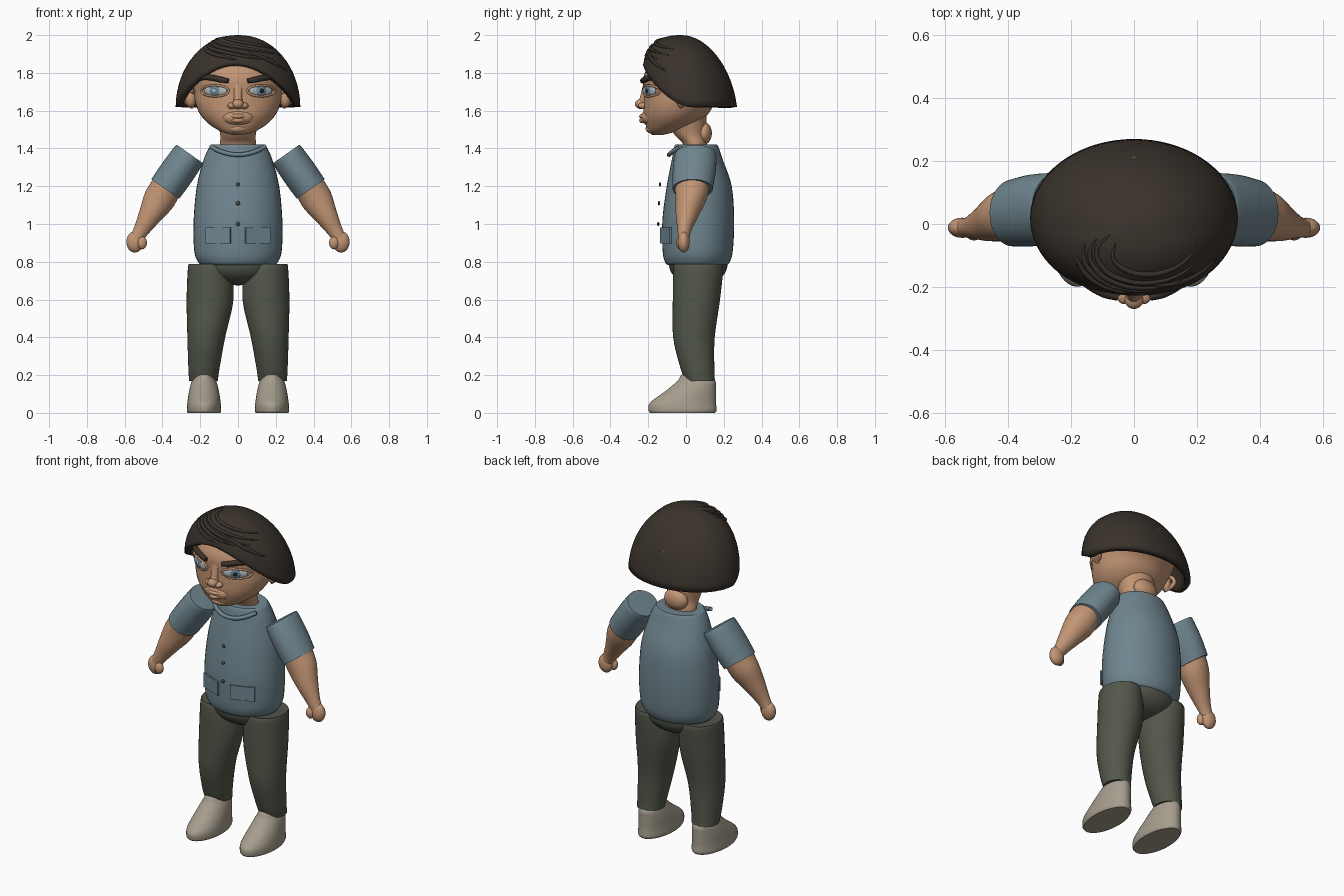
import bpy, bmesh
from math import sin, cos, pi, radians, atan2, sqrt
from mathutils import Matrix, Vector

cube = bpy.data.objects.get("Cube")
if cube:
    bpy.data.objects.remove(cube)


def material(name, rgb):
    m = bpy.data.materials.new(name)
    m.use_nodes = True
    m.diffuse_color = (*rgb, 1)
    m.node_tree.nodes["Principled BSDF"].inputs["Base Color"].default_value = (*rgb, 1)
    return m


SKIN = material("skin", (0.54, 0.30, 0.175))
HAIR = material("dark brown hair", (0.042, 0.032, 0.025))
SHIRT = material("blue grey shirt", (0.16, 0.235, 0.275))
PANTS = material("olive trousers", (0.085, 0.095, 0.068))
SHOE = material("stone shoes", (0.38, 0.34, 0.27))
WHITE = material("eye white", (0.42, 0.46, 0.48))
IRIS = material("blue iris", (0.14, 0.24, 0.31))
PUPIL = material("pupil", (0.012, 0.014, 0.018))
BUTTON = material("brown button", (0.09, 0.065, 0.055))


def finish(name, bm, mat, angle=40):
    bmesh.ops.recalc_face_normals(bm, faces=bm.faces[:])
    me = bpy.data.meshes.new(name)
    bm.to_mesh(me)
    bm.free()
    me.materials.append(mat)
    for p in me.polygons:
        p.use_smooth = True
    me.set_sharp_from_angle(angle=radians(angle))
    ob = bpy.data.objects.new(name, me)
    bpy.context.collection.objects.link(ob)
    return ob


def spline(rows, steps=5):
    """Catmull-Rom samples through rows of numbers."""
    out = []
    for i in range(len(rows) - 1):
        a, b, c, d = (Vector(rows[min(max(i + k, 0), len(rows) - 1)]) for k in (-1, 0, 1, 2))
        for s in range(steps):
            t = s / steps
            out.append(b + (c - a) * t / 2 + (a * 2 - b * 5 + c * 4 - d) * t * t / 2
                       + (b * 3 - a - c * 3 + d) * t ** 3 / 2)
    return out + [Vector(rows[-1])]


def loft(name, mat, rings, frame=Matrix(), n=40):
    """Elliptical rings (z, centre x, centre y, radius x, radius y), capped."""
    bm = bmesh.new()
    loops = [[bm.verts.new(frame @ Vector((cx + rx * cos(2 * pi * k / n),
                                           cy + ry * sin(2 * pi * k / n), z)))
              for k in range(n)] for z, cx, cy, rx, ry in spline(rings)]
    for a, b in zip(loops, loops[1:]):
        for k in range(n):
            bm.faces.new((a[k], a[k - 1], b[k - 1], b[k]))
    bm.faces.new(loops[0])
    bm.faces.new(loops[-1])
    return finish(name, bm, mat)


def ball(name, mat, loc, size, yaw=0):
    bm = bmesh.new()
    m = Matrix.Translation(loc) @ Matrix.Rotation(yaw, 4, 'Z') @ Matrix.Diagonal((*size, 1))
    bmesh.ops.create_uvsphere(bm, u_segments=28, v_segments=16, radius=1, matrix=m)
    return finish(name, bm, mat)


def tube(name, mat, points, radius, taper=None, cyclic=False):
    cu = bpy.data.curves.new(name, 'CURVE')
    cu.dimensions = '3D'
    cu.bevel_depth = radius
    cu.bevel_resolution = 3
    cu.resolution_u = 6
    cu.use_fill_caps = True
    sp = cu.splines.new('BEZIER')
    sp.use_cyclic_u = cyclic
    sp.bezier_points.add(len(points) - 1)
    for i, (bp, p) in enumerate(zip(sp.bezier_points, points)):
        bp.co = p
        bp.handle_left_type = bp.handle_right_type = 'AUTO'
        bp.radius = taper[i] if taper else 1
    cu.materials.append(mat)
    ob = bpy.data.objects.new(name, cu)
    bpy.context.collection.objects.link(ob)
    return ob


def mirror(ob):
    me = ob.data.copy()
    me.transform(Matrix.Diagonal((-1, 1, 1, 1)))
    me.flip_normals()
    name = ob.name.replace("left", "right")
    me.name = name
    bpy.context.collection.objects.link(bpy.data.objects.new(name, me))


# Head and neck
HEAD = [(1.472, 0, -0.15, 0.03, 0.03), (1.49, 0, -0.125, 0.09, 0.075),
        (1.53, 0, -0.08, 0.155, 0.135), (1.58, 0, -0.055, 0.20, 0.17),
        (1.64, 0, -0.035, 0.225, 0.19), (1.70, 0, -0.005, 0.235, 0.22),
        (1.78, 0, 0.0, 0.238, 0.225), (1.86, 0, 0.0, 0.20, 0.18), (1.93, 0, 0, 0.1, 0.1)]
loft("head", SKIN, HEAD)
loft("neck", SKIN, [(1.39, 0, 0.05, 0.095, 0.06), (1.43, 0, 0.045, 0.095, 0.065),
                    (1.48, 0, 0.02, 0.095, 0.085), (1.58, 0, 0.0, 0.12, 0.11)])
ball("nape", SKIN, (0, 0.095, 1.48), (0.075, 0.042, 0.06))


def face(x, z, lift=0.0):
    """Point on the front of the head, lifted along the horizontal normal."""
    _, _, cy, rx, ry = min(spline(HEAD, 20), key=lambda r: abs(r[0] - z))
    y = -ry * sqrt(max(0, 1 - (x / rx) ** 2))
    nrm = Vector((x / rx ** 2, y / ry ** 2, 0)).normalized()
    return Vector((x, cy + y, z)) + nrm * lift, atan2(nrm.x, -nrm.y)


# Eyes with lids and brows
for side, s in (("left", 1), ("right", -1)):
    eye, yaw = face(s * 0.12, 1.705)
    ball(side + "_eye", WHITE, eye, (0.07, 0.012, 0.028), yaw)
    ball(side + "_iris", IRIS, face(s * 0.12, 1.705, 0.008)[0], (0.03, 0.008, 0.026), yaw)
    ball(side + "_pupil", PUPIL if s > 0 else WHITE, face(s * 0.12, 1.705, 0.014)[0],
         (0.013, 0.005, 0.012), yaw)
    lid = [face(s * (0.12 + 0.07 * cos(a)), 1.705 + 0.029 * sin(a), 0.004)[0]
           for a in (2 * pi * k / 14 for k in range(14))]
    tube(side + "_eyelid", SKIN, lid, 0.006, cyclic=True)
    brow = [face(s * x, z, 0.008)[0] for x, z in
            ((0.05, 1.757), (0.09, 1.765), (0.14, 1.775), (0.19, 1.772), (0.205, 1.765))]
    tube(side + "_eyebrow", HAIR, brow, 0.016, (0.8, 1, 1, 0.8, 0.3))
    ball(side + "_nostril", SKIN, (s * 0.033, -0.228, 1.626), (0.022, 0.026, 0.017))
    # Ear: a flat lobe with a raised rim
    ball(side + "_ear", SKIN, (s * 0.25, -0.025, 1.665), (0.03, 0.03, 0.048), s * 0.6)
    tube(side + "_ear_rim", SKIN, [(s * x, y, z) for x, y, z in
         ((0.235, -0.06, 1.70), (0.268, -0.03, 1.715), (0.288, 0.0, 1.69),
          (0.275, 0.0, 1.65), (0.24, -0.03, 1.62))], 0.012)

# Nose and mouth
ball("nose_tip", SKIN, (0, -0.24, 1.635), (0.03, 0.03, 0.026))
loft("nose_bridge", SKIN, [(1.63, 0, -0.225, 0.03, 0.035), (1.67, 0, -0.222, 0.022, 0.022),
                           (1.74, 0, -0.215, 0.025, 0.012)], n=20)
ball("muzzle", SKIN, (0, -0.19, 1.565), (0.085, 0.048, 0.045))
for name, z, w in (("upper_lip", 1.572, 0.058), ("lower_lip", 1.549, 0.048)):
    tube(name, SKIN, [(-w, -0.21, z - 0.003), (-w / 2, -0.228, z), (0, -0.236, z - 0.002),
                      (w / 2, -0.228, z), (w, -0.21, z - 0.003)], 0.012, (0.3, 0.8, 1, 0.8, 0.3))
ball("chin", SKIN, (0, -0.172, 1.505), (0.055, 0.042, 0.028))


# Hair: a dome whose lower edge rises above the face
def dome(phi, h):
    """phi is measured from the front towards +x, h runs from rim to crown."""
    p = 2 + 0.5 * max(0, cos(phi))
    r = max(0, 1 - h ** p) ** (1 / p)
    return Vector((0.33 * r * sin(phi), 0.02 - 0.045 * h - 0.25 * r * cos(phi), 1.62 + 0.38 * h))


def rim(phi):
    c = max(0, cos(phi))
    return (0.225 * c ** 1.6 - 0.02 * c * sin(phi)) / 0.38


bm = bmesh.new()
N, ROWS = 72, 16
rows = []
for j in range(ROWS):
    u = sin(pi / 2 * j / ROWS)
    rows.append([bm.verts.new(dome(a, max(0, rim(a)) * (1 - u) + u))
                 for a in (2 * pi * k / N for k in range(N))])
for a, b in zip(rows, rows[1:]):
    for k in range(N):
        bm.faces.new((a[k], a[k - 1], b[k - 1], b[k]))
crown = bm.verts.new(dome(0, 1))
for k in range(N):
    bm.faces.new((rows[-1][k], rows[-1][k - 1], crown))
hair = finish("hair", bm, HAIR, 50)
solid = hair.modifiers.new("thickness", 'SOLIDIFY')
solid.thickness = 0.035
solid.offset = -1

# Swept locks over the fringe
for i, (a0, h0, a1, h1) in enumerate(((-80, 0.975, 65, 0.72), (-75, 0.94, 45, 0.67),
                                      (-70, 0.89, 25, 0.66), (-60, 0.82, 0, 0.65),
                                      (-50, 0.985, 72, 0.80), (10, 0.8, 62, 0.5))):
    pts = [dome(radians(a0 + (a1 - a0) * t), h0 + (h1 - h0) * t)
           for t in (k / 6 for k in range(7))]
    tube(f"hair_lock_{i + 1}", HAIR, pts, 0.01, (0.2, 0.7, 1, 1, 0.9, 0.6, 0.2))

# Shirt body, collar, buttons and pockets
loft("shirt_body", SHIRT, [(0.782, 0, 0.06, 0.19, 0.155), (0.80, 0, 0.06, 0.212, 0.172),
                           (0.86, 0, 0.062, 0.232, 0.186), (1.02, 0, 0.065, 0.235, 0.19),
                           (1.2, 0, 0.07, 0.218, 0.172), (1.34, 0, 0.06, 0.182, 0.135),
                           (1.405, 0, 0.055, 0.153, 0.118), (1.42, 0, 0.055, 0.14, 0.11)])
tube("collar", SHIRT, [(-0.145, -0.03, 1.41), (-0.08, -0.075, 1.38), (0, -0.09, 1.367),
                       (0.08, -0.075, 1.38), (0.145, -0.03, 1.41)], 0.012)
for i, (z, y) in enumerate(((1.21, -0.138), (1.11, -0.143), (1.0, -0.147))):
    ball(f"button_{i + 1}", BUTTON, (0, y, z), (0.011, 0.006, 0.011))
for side, s in (("left", 1), ("right", -1)):
    bm = bmesh.new()
    bmesh.ops.create_cube(bm, size=1, matrix=Matrix.Translation((s * 0.105, -0.108, 0.94))
                          @ Matrix.Rotation(s * 0.38, 4, 'Z') @ Matrix.Diagonal((0.14, 0.009, 0.085, 1)))
    finish(side + "_pocket", bm, SHIRT)

# Arms
tilt = Matrix.Translation((0.255, 0, 1.37)) @ Matrix.Rotation(atan2(0.13, -0.185), 4, 'Y')
mirror(loft("left_sleeve", SHIRT, [(0, 0, 0.05, 0.08, 0.1), (0.012, 0, 0.05, 0.088, 0.111),
                                   (0.12, 0, 0.043, 0.092, 0.114), (0.226, 0, 0.035, 0.09, 0.106)], tilt))
tilt = Matrix.Translation((0.385, 0, 1.185)) @ Matrix.Rotation(atan2(0.14, -0.24), 4, 'Y')
mirror(loft("left_forearm", SKIN, [(-0.03, 0, 0.033, 0.083, 0.092), (0.0, 0, 0.032, 0.083, 0.09),
                                   (0.07, 0, 0.025, 0.083, 0.08), (0.16, 0, 0.006, 0.062, 0.06),
                                   (0.25, 0, -0.008, 0.042, 0.037), (0.3, 0, -0.012, 0.035, 0.03)], tilt))
mirror(ball("left_hand", SKIN, (0.546, -0.012, 0.905), (0.045, 0.032, 0.056)))
mirror(ball("left_thumb", SKIN, (0.508, -0.03, 0.9), (0.026, 0.022, 0.034)))

# Trousers
ball("trouser_seat", PANTS, (0, 0.065, 0.785), (0.2, 0.155, 0.11))
mirror(loft("left_trouser_leg", PANTS, [(0.785, 0.155, 0.065, 0.1, 0.115), (0.77, 0.15, 0.065, 0.115, 0.132),
                                        (0.6, 0.148, 0.055, 0.124, 0.125), (0.4, 0.168, 0.042, 0.1, 0.11),
                                        (0.24, 0.18, 0.06, 0.083, 0.09), (0.17, 0.183, 0.075, 0.076, 0.078)]))

# Shoes
mirror(loft("left_shoe", SHOE, [(0, 0.18, -0.018, 0.086, 0.172), (0.015, 0.18, -0.018, 0.091, 0.18),
                                (0.055, 0.18, -0.015, 0.088, 0.174), (0.12, 0.18, 0.028, 0.078, 0.131),
                                (0.17, 0.18, 0.055, 0.064, 0.1), (0.2, 0.18, 0.04, 0.042, 0.065),
                                (0.21, 0.18, 0.03, 0.02, 0.03)]))
